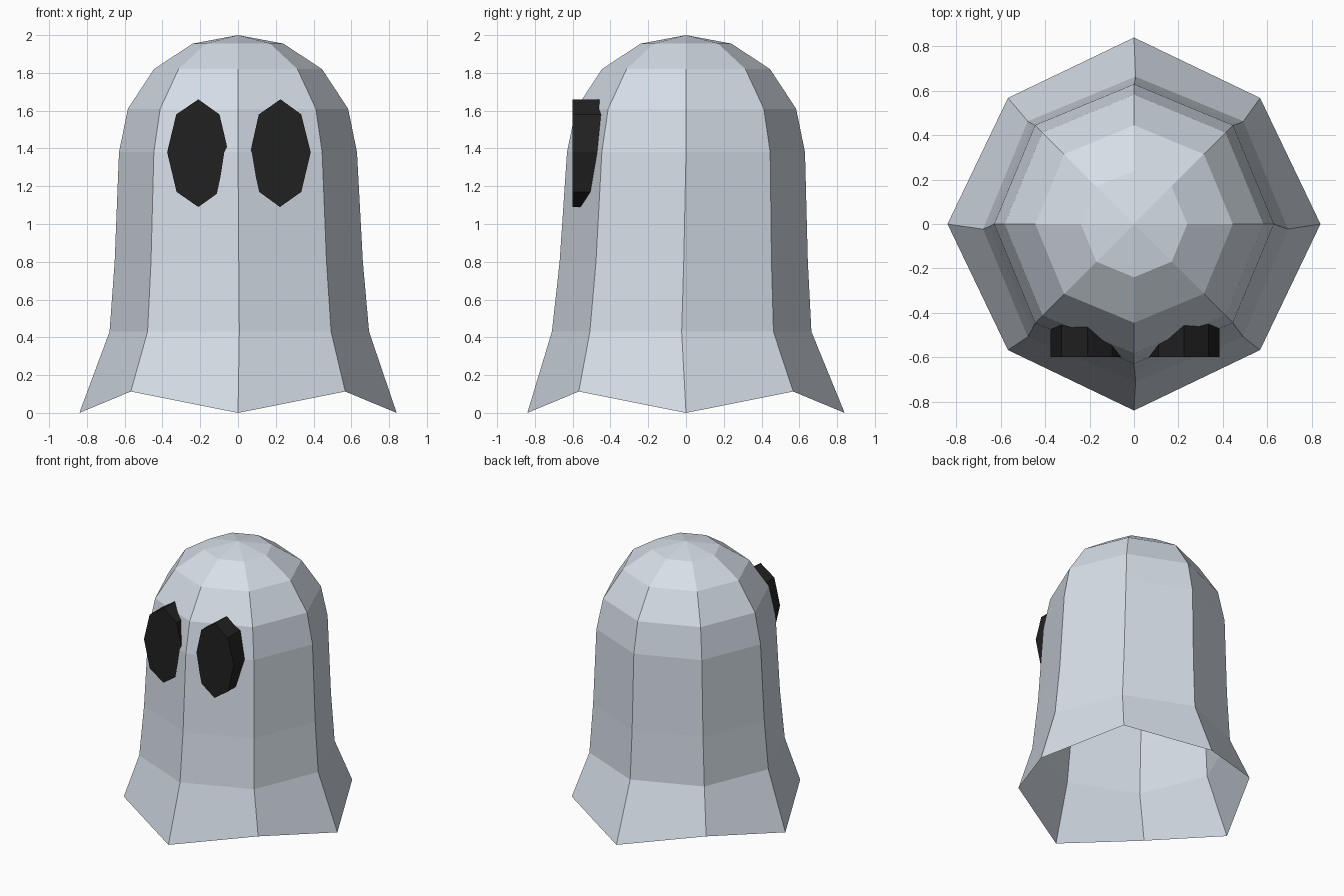
import bpy, bmesh, math

if "Cube" in bpy.data.objects:
    bpy.data.objects.remove(bpy.data.objects["Cube"])


def material(name, rgb):
    m = bpy.data.materials.new(name)
    m.diffuse_color = (*rgb, 1)
    m.use_nodes = True
    m.node_tree.nodes["Principled BSDF"].inputs["Base Color"].default_value = m.diffuse_color
    return m


def finish(name, bm, mat):
    mesh = bpy.data.meshes.new(name)
    bm.to_mesh(mesh)
    bm.free()
    mesh.materials.append(mat)
    obj = bpy.data.objects.new(name, mesh)
    bpy.context.collection.objects.link(obj)
    return obj


cloth = material("pale grey cloth", (0.67, 0.73, 0.80))
black = material("black", (0.015, 0.015, 0.015))

# Draped sheet: open eight-sided shell; (height, radius, centre x, centre y)
SIDES = 8
rings = [(0.0, 0.84, 0, 0), (0.43, 0.687, 0.007, -0.023),
         (0.80, 0.657, 0.004, -0.012), (1.38, 0.63, 0, 0),
         (1.61, 0.583, 0, 0), (1.82, 0.445, 0, 0), (1.955, 0.24, 0, 0)]
bm = bmesh.new()
loops = []
for level, (z, r, cx, cy) in enumerate(rings):
    loop = []
    for i in range(SIDES):
        a = math.tau * i / SIDES
        lifted = level == 0 and i % 2 == 1      # scalloped hem
        rr = 0.803 if lifted else r
        loop.append(bm.verts.new((cx + rr * math.cos(a), cy + rr * math.sin(a),
                                  0.113 if lifted else z)))
    loops.append(loop)
top = bm.verts.new((0, 0, 2))
for i in range(SIDES):
    j = (i + 1) % SIDES
    for lo, hi in zip(loops, loops[1:]):
        bm.faces.new((lo[i], lo[j], hi[j], hi[i]))
    bm.faces.new((loops[-1][i], loops[-1][j], top))
finish("sheet_body", bm, cloth)


# Eyes: flat-fronted octagonal blocks sunk into the sheet
def eye(name, outline):
    bm = bmesh.new()
    face = bm.faces.new([bm.verts.new((x, -0.60, z)) for x, z in outline])
    ext = bmesh.ops.extrude_face_region(bm, geom=[face], use_keep_orig=True)
    for v in ext["geom"]:
        if isinstance(v, bmesh.types.BMVert):
            v.co.y = -0.44
    bmesh.ops.recalc_face_normals(bm, faces=bm.faces)
    finish(name, bm, black)


eye("right_eye", [(0.225, 1.66), (0.335, 1.58), (0.385, 1.38), (0.335, 1.17),
                  (0.222, 1.09), (0.112, 1.17), (0.065, 1.38), (0.11, 1.58)])
eye("left_eye", [(-0.21, 1.66), (-0.098, 1.58), (-0.058, 1.41), (-0.112, 1.16),
                 (-0.21, 1.09), (-0.325, 1.17), (-0.375, 1.38), (-0.327, 1.58)])
